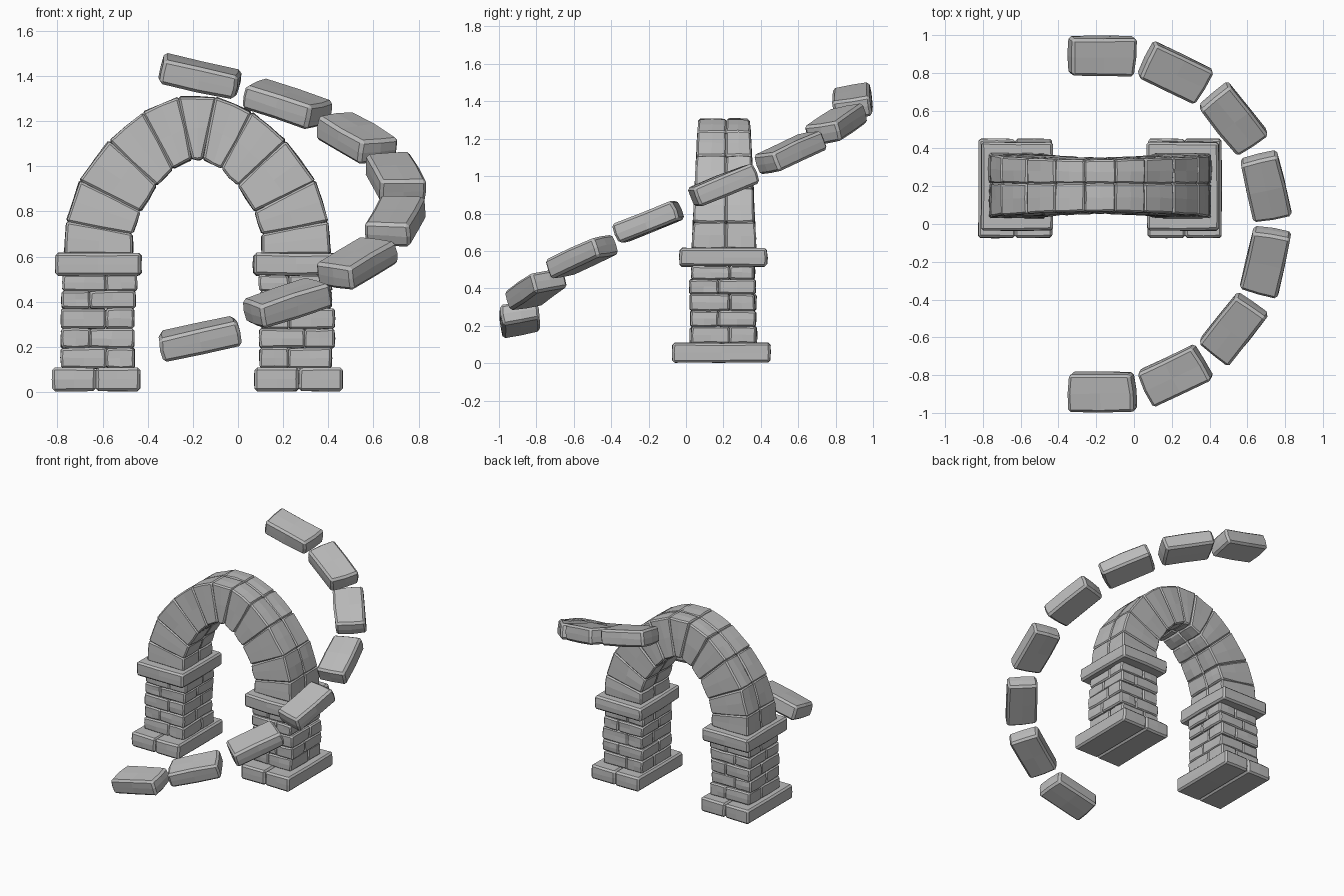
import bpy, bmesh, math, random
from mathutils import Vector, Matrix

if "Cube" in bpy.data.objects:
    bpy.data.objects.remove(bpy.data.objects["Cube"])

random.seed(4)
stone = bpy.data.materials.new("grey stone")
stone.diffuse_color = (0.5, 0.5, 0.5, 1)
stone.use_nodes = True
stone.node_tree.nodes["Principled BSDF"].inputs["Base Color"].default_value = stone.diffuse_color
AX, AY = -0.18, 0.203          # centre of the arch in plan


def block(bm, c, bevel=0.012, bulge=0.012, jitter=0.003):
    """Worn stone: c holds 8 corners, index = x + 2*y + 4*z."""
    t = bmesh.new()
    bmesh.ops.create_cube(t, size=2)
    bmesh.ops.subdivide_edges(t, edges=t.edges[:], cuts=1, use_grid_fill=True)
    for v in t.verts:
        zeros = sum(abs(a) < 0.1 for a in v.co)
        u = [(a * (1 + bulge * zeros) + 1) / 2 for a in v.co]
        p = Vector((0, 0, 0))
        for i in range(8):
            w = 1
            for k in range(3):
                w *= u[k] if i >> k & 1 else 1 - u[k]
            p += Vector(c[i]) * w
        v.co = p + Vector([random.uniform(-jitter, jitter) for _ in range(3)])
    bmesh.ops.recalc_face_normals(t, faces=t.faces[:])
    sharp = [e for e in t.edges if e.calc_face_angle(0) > 0.6]
    bmesh.ops.bevel(t, geom=sharp, offset=bevel, segments=1, affect='EDGES',
                    clamp_overlap=True)
    me = bpy.data.meshes.new("tmp")
    t.to_mesh(me)
    t.free()
    bm.from_mesh(me)
    bpy.data.meshes.remove(me)


def box(bm, x0, x1, y0, y1, z0, z1, **kw):
    block(bm, [(x, y, z) for z in (z0, z1) for y in (y0, y1) for x in (x0, x1)], **kw)


def finish(bm, name):
    me = bpy.data.meshes.new(name)
    bm.to_mesh(me)
    bm.free()
    me.materials.append(stone)
    bpy.context.collection.objects.link(bpy.data.objects.new(name, me))


# pillars: two-stone base, staggered brick courses, capital slab
courses = [0.105, 0.195, 0.28, 0.37, 0.447, 0.52]
for side, s in (("left", -1), ("right", 1)):
    def span(a, b):
        return sorted((AX + s * a, AX + s * b))
    bm = bmesh.new()
    for a, b in ((0.254, 0.449), (0.449, 0.643)):
        box(bm, *span(a, b), -0.072, 0.45, 0.004, 0.108, jitter=0.002, bulge=0.004)
    finish(bm, side + "_base")

    bm = bmesh.new()
    for i in range(5):
        inn = 0.277 + random.uniform(-0.008, 0.008)
        out = 0.602 + random.uniform(-0.01, 0.006)
        mx = 0.44 + (0.035 if i % 2 else -0.035)
        my = AY + (-0.03 if i % 2 else 0.03)
        f, k = 0.025 + random.uniform(-0.008, 0.008), 0.37 + random.uniform(-0.008, 0.01)
        for a, b in ((inn, mx), (mx, out)):
            for y0, y1 in ((f, my), (my, k)):
                box(bm, *span(a, b), y0, y1, courses[i], courses[i + 1], bevel=0.009)
    finish(bm, side + "_pillar")

    bm = bmesh.new()
    box(bm, *span(0.249, 0.627), -0.033, 0.432, 0.517, 0.615, bulge=0.006)
    finish(bm, side + "_capital")

# arch stones: (offset, height) joints from the springing to the keystone
outer = [(0.588, 0.61), (0.578, 0.755), (0.52, 0.935), (0.39, 1.112), (0.24, 1.238), (0.082, 1.305)]
inner = [(0.287, 0.61), (0.287, 0.70), (0.253, 0.80), (0.18, 0.915), (0.108, 0.99), (0.025, 1.032)]


def half_depth(z):
    return 0.172 - 0.05 * (z - 0.6)


def wedge(bm, quad):
    """Two stones deep; quad = inner low, outer low, inner high, outer high."""
    split = AY + 0.012
    for front in (True, False):
        c = []
        for lo in (0, 2):
            for yy in (0, 1):
                for p in quad[lo:lo + 2]:
                    h = half_depth(p[1])
                    y = (AY - h, split)[yy] if front else (split, AY + h)[yy]
                    c.append((p[0], y, p[1]))
        block(bm, c, bevel=0.009, bulge=0.014)


for side, s in (("left", -1), ("right", 1)):
    bm = bmesh.new()
    for i in range(5):
        wedge(bm, [(AX + s * x, z) for x, z in (inner[i], outer[i], inner[i + 1], outer[i + 1])])
    finish(bm, side + "_arch")
bm = bmesh.new()
(ox, oz), (ix, iz) = outer[5], inner[5]
wedge(bm, [(AX - ix, iz), (AX + ix, iz), (AX - ox, oz), (AX + ox, oz)])
finish(bm, "keystone")

# floating steps climbing in a half turn around the arch
heights = [0.238, 0.395, 0.57, 0.757, 0.95, 1.125, 1.275, 1.397]
for i, h in enumerate(heights):
    a = math.radians(-90 + 180 * i / 7)
    tangent = Vector((-math.sin(a), math.cos(a), 0))
    slope = 0.22 * tangent + Vector((0, 0.18, 0))
    up = Vector((-slope.x, -slope.y, 1)).normalized()
    along = (tangent + Vector((0, 0, slope.dot(tangent)))).normalized()
    out = along.cross(up)
    mid = Vector((-0.17 + 0.889 * math.cos(a), 0.889 * math.sin(a), h))
    c = []
    for w in (-0.055, 0.055):
        for v in (-0.1, 0.1):
            for u in (-1, 1):
                c.append(mid + along * u * (0.172 + 0.05 * v) + out * v + up * w)
    bm = bmesh.new()
    block(bm, c, bevel=0.014, bulge=0.02)
    finish(bm, "step_%d" % (i + 1))
